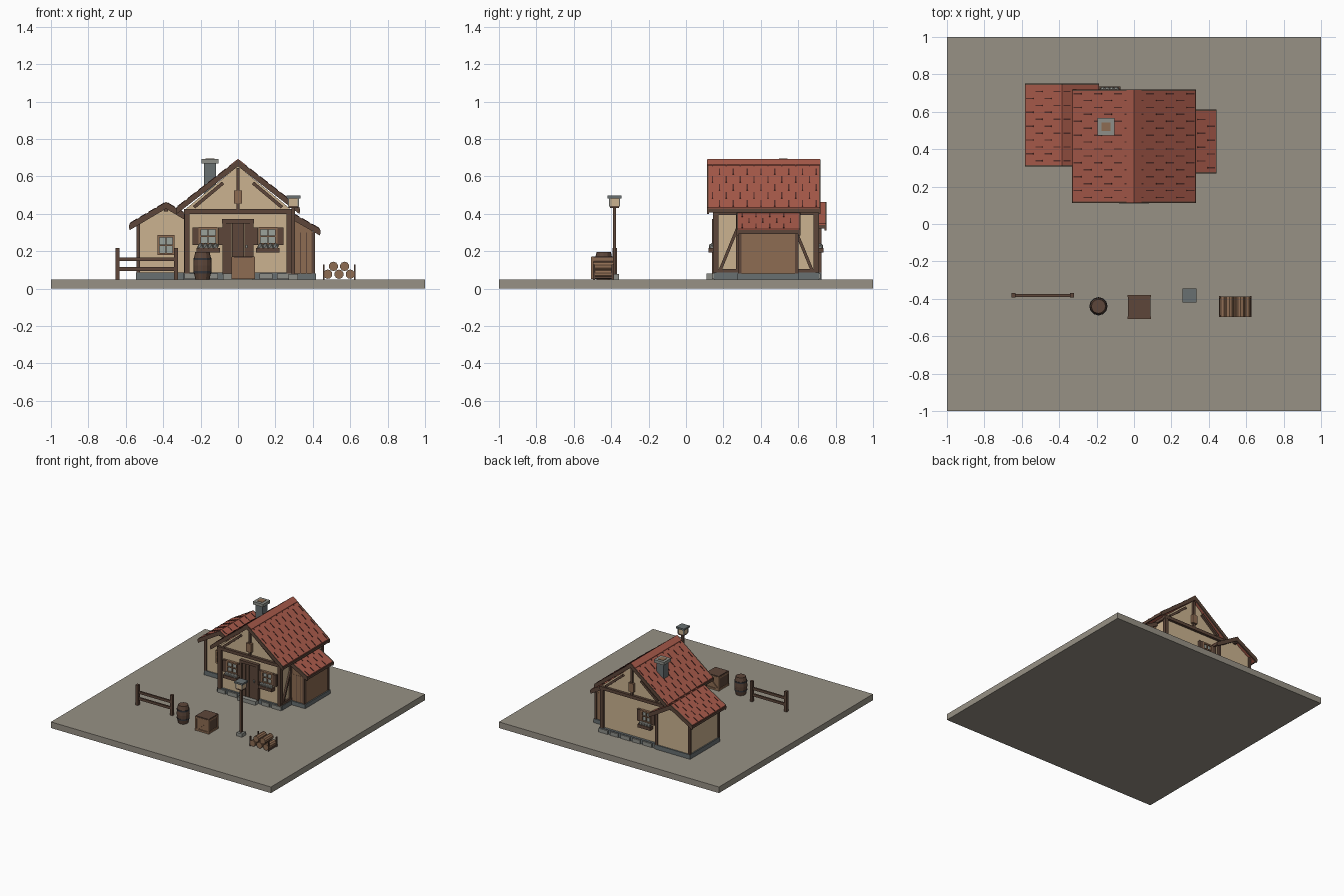
import bpy, bmesh, math
from mathutils import Matrix, Vector

if "Cube" in bpy.data.objects:
    bpy.data.objects.remove(bpy.data.objects["Cube"])


def material(name, *rgb):
    m = bpy.data.materials.new(name)
    m.use_nodes = True
    m.diffuse_color = (*rgb, 1)
    m.node_tree.nodes["Principled BSDF"].inputs["Base Color"].default_value = (*rgb, 1)
    return m


EARTH = material("earth", .31, .285, .235)
SLATE = material("slate stone", .14, .16, .165)
STONE = material("pale stone", .27, .275, .25)
PLASTER = material("plaster", .60, .45, .28)
DARK = material("dark timber", .11, .062, .042)
WOOD = material("brown wood", .27, .15, .085)
RED = material("red tile", .40, .105, .07)
GAP = material("tile gap", .10, .03, .024)
GLASS = material("window glass", .33, .36, .33)
IRON = material("iron", .035, .035, .04)


def finish(name, mat, bm):
    bmesh.ops.recalc_face_normals(bm, faces=bm.faces)
    me = bpy.data.meshes.new(name)
    bm.to_mesh(me)
    bm.free()
    me.materials.append(mat)
    ob = bpy.data.objects.new(name, me)
    bpy.context.collection.objects.link(ob)
    return ob


def box(x, y, z, sx, sy, sz):
    """Block from its centre and size, as a matrix."""
    return Matrix.Translation((x, y, z)) @ Matrix.Diagonal((sx, sy, sz, 1))


def beam(p, q, w, h):
    """Timber from p to q, w wide sideways and h deep."""
    p, q = Vector(p), Vector(q)
    d = q - p
    return (Matrix.Translation((p + q) / 2) @ d.to_track_quat('X', 'Z').to_matrix().to_4x4()
            @ Matrix.Diagonal((d.length, w, h, 1)))


def blocks(name, mat, *mats):
    bm = bmesh.new()
    for m in mats:
        bmesh.ops.create_cube(bm, size=1, matrix=m)
    return finish(name, mat, bm)


def prism(name, mat, profile, y0, y1):
    """Extrude an x-z profile along y."""
    bm = bmesh.new()
    f = bm.faces.new([bm.verts.new((x, y0, z)) for x, z in profile])
    ext = bmesh.ops.extrude_face_region(bm, geom=[f])["geom"]
    bmesh.ops.translate(bm, vec=(0, y1 - y0, 0),
                        verts=[v for v in ext if isinstance(v, bmesh.types.BMVert)])
    return finish(name, mat, bm)


def lathe(name, mat, x, y, rings, n):
    """Closed round body from (radius, z) rings."""
    bm = bmesh.new()
    loops = [[bm.verts.new((x + r * math.cos(math.tau * i / n), y + r * math.sin(math.tau * i / n), z))
              for i in range(n)] for r, z in rings]
    for a, b in zip(loops, loops[1:]):
        for i in range(n):
            bm.faces.new((a[i], a[(i + 1) % n], b[(i + 1) % n], b[i]))
    bm.faces.new(loops[0])
    bm.faces.new(loops[-1])
    return finish(name, mat, bm)


def slope(name, top, eave, y0, y1, rows):
    """Tiled roof slope with staggered gaps, barge boards and eave board."""
    (xa, za), (xb, zb) = top, eave
    t = .026
    prism(name, RED, [(xa, za), (xb, zb), (xb, zb - t), (xa, za - t)], y0 + .008, y1 - .008)
    n = Vector((abs(zb - za) * math.copysign(1, xb - xa), 0, abs(xb - xa))).normalized() * .001
    at = lambda f, y: Vector((xa + (xb - xa) * f, y, za + (zb - za) * f)) + n
    gaps, pitch = [], .074
    for r in range(rows):
        y = y0 + .03 + (r % 2) * pitch / 2
        while y < y1 - .02:
            gaps.append(beam(at((r + .15) / rows, y), at((r + .9) / rows, y), .007, .004))
            y += pitch
    blocks(name + "_tile_gaps", GAP, *gaps)
    for end, y in (("front", y0), ("back", y1 - .012)):
        prism(f"{name}_{end}_barge_board", DARK,
              [(xa, za), (xb, zb), (xb, zb - t - .01), (xa, za - t - .01)], y, y + .012)
    blocks(name + "_eave_board", DARK, box(xb, (y0 + y1) / 2, zb - .017, .008, y1 - y0, .02))


def window(name, x, y, z, w, h, out, shutters=True):
    """Window facing out (-1 front, 1 back), with optional shutters and flower box."""
    blocks(name + "_glass", GLASS, box(x, y + out * .004, z, w, .008, h))
    fy = y + out * .01
    blocks(name + "_frame", WOOD,
           *[box(x + s * w / 2, fy, z, .012, .02, h + .012) for s in (-1, 1)],
           *[box(x, fy, z + s * h / 2, w, .02, .012) for s in (-1, 1)],
           box(x, fy, z, .007, .014, h), box(x, fy, z, w, .014, .007))
    if shutters:
        blocks(name + "_shutters", DARK, *[box(x + s * (w / 2 + .023), fy, z, .032, .02, h + .01) for s in (-1, 1)])
        blocks(name + "_flower_box", DARK, box(x, y + out * .025, z - h / 2 - .032, w + .035, .04, .026))
        bm = bmesh.new()
        for i in range(4):
            bmesh.ops.create_icosphere(bm, subdivisions=1, radius=.018, matrix=Matrix.Translation(
                (x + (i - 1.5) * w * .3, y + out * .027, z - h / 2 - .012)))
        finish(name + "_flowers", STONE, bm)


# Ground slab
blocks("ground", EARTH, box(0, 0, .025, 2, 2, .05))

# Main house: footing, walls, roof
F, B = .165, .69
blocks("main_footing", SLATE, box(0, .43, .068, .59, .56, .036))
stones = []
for i in range(6):
    x = -.25 + i * .1
    stones += [box(x, y, .066, .07 + .015 * (i % 2), .02, .03) for y in (.15, .71) if abs(x) > .06 or y > .5]
blocks("footing_stones", STONE, *stones)
prism("main_walls", PLASTER, [(-.275, .08), (.275, .08), (.275, .43), (0, .655), (-.275, .43)], F, B)
for side, s in (("left", 1), ("right", -1)):
    slope(f"main_roof_{side}", (0, .69), (s * .328, .435), .112, .72, 6)
    prism(f"ridge_tile_{side}", RED, [(0, .694), (s * .04, .663), (s * .04, .655), (0, .686)], .115, .717)

# Timber frame on both gables
for end, y, o in (("front", F, -1), ("back", B, 1)):
    yb = y + o * .006
    blocks(f"{end}_frame", DARK,
           *[box(s * .272, yb, .245, .028, .028, .33) for s in (-1, 1)],
           box(0, yb, .412, .58, .03, .026),
           box(0, yb, .53, .016, .026, .23),
           *[beam((s * .235, yb, .435), (s * .08, yb, .565), .026, .018) for s in (-1, 1)])
    blocks(f"{end}_loft_shutter", WOOD, box(0, y + o * .014, .49, .045, .024, .07))

# Timber frame on both long sides
for side, s in (("left", 1), ("right", -1)):
    x = s * .278
    blocks(f"{side}_side_frame", DARK, box(x, .428, .405, .024, .53, .024),
           box(x, .428, .095, .024, .53, .02),
           *[beam((x, .428 + e * .245, .1), (x, .428 + e * .15, .33), .022, .016) for e in (-1, 1)],
           *[box(x, .428 + e * .15, .245, .022, .02, .32) for e in (-1, 1)])

# Door and step
blocks("door_frame", DARK, *[box(s * .074, .155, .22, .02, .03, .29) for s in (-1, 1)],
       box(0, .155, .36, .17, .034, .022))
blocks("door", DARK, *[box((i - 1.5) * .033, .157, .215, .031, .02, .27) for i in range(4)])
blocks("door_handle", STONE, box(.045, .144, .225, .012, .012, .018))
blocks("door_step", STONE, box(0, .135, .065, .16, .05, .03))

# Windows
for n, x in (("front_left_window", .16), ("front_right_window", -.16)):
    window(n, x, F, .28, .09, .085, -1)
window("back_window", -.13, B, .28, .08, .085, 1)

# Side wing
W = -.385
blocks("wing_footing", SLATE, box(W, .53, .068, .32, .39, .036))
prism("wing_walls", PLASTER, [(W - .15, .08), (W + .15, .08), (W + .15, .34), (W, .437), (W - .15, .34)], .345, .715)
for side, s in (("left", 1), ("right", -1)):
    slope(f"wing_roof_{side}", (W, .463), (W + s * .195, .348), .308, .752, 4)
blocks("wing_posts", DARK, *[box(W + s * .148, y, .215, .02, .02, .27) for s in (-1, 1) for y in (.346, .714)])
blocks("wing_ridge_beam", DARK, box(W, .53, .425, .022, .42, .024))
window("wing_window", W, .345, .232, .08, .095, -1, shutters=False)

# Lean-to shed
blocks("shed_footing", SLATE, box(.35, .44, .066, .135, .33, .032))
blocks("shed_walls", WOOD, box(.343, .44, .19, .13, .31, .22))
blocks("shed_posts", DARK, *[box(.402, y, .19, .02, .02, .22) for y in (.288, .592)],
       *[box(x, .285, .19, .005, .004, .22) for x in (.335, .367)])
prism("shed_gable", WOOD, [(.28, .3), (.408, .3), (.28, .378)], .286, .594)
slope("shed_roof", (.28, .41), (.438, .32), .27, .612, 3)

# Chimney with a clay flue
blocks("chimney", SLATE, box(-.15, .52, .58, .066, .066, .2))
blocks("chimney_cap", STONE, box(-.15, .52, .68, .092, .092, .024))
blocks("chimney_flue", WOOD, box(-.15, .52, .684, .048, .048, .022))

# Fence
blocks("fence_posts", DARK, *[box(x, -.382, .133, .022, .024, .166) for x in (-.645, -.332)])
blocks("fence_rails", DARK, *[box(-.488, -.382, z, .33, .014, .02) for z in (.105, .157)])

# Barrel
lathe("barrel", DARK, -.19, -.44, [(.038, .05), (.047, .09), (.049, .123), (.047, .157), (.038, .197)], 12)
for n, z, r in (("lower", .088, .0485), ("upper", .158, .0485)):
    lathe(f"barrel_{n}_hoop", IRON, -.19, -.44, [(r, z - .006), (r, z + .006)], 12)

# Crate with corner battens and diagonal braces
cx, cy, cz, h = .028, -.443, .11, .056
blocks("crate", WOOD, box(cx, cy, cz, .108, .112, .116))
blocks("crate_lid", DARK, box(cx, cy, .168, .118, .124, .008))
blocks("crate_battens", WOOD,
       *[box(cx + a * h, cy + b * .058, cz, .012, .012, .118) for a in (-1, 1) for b in (-1, 1)],
       *[box(cx, cy + b * .059, z, .114, .01, .014) for b in (-1, 1) for z in (.059, .157)],
       *[box(cx + a * h, cy, z, .01, .118, .014) for a in (-1, 1) for z in (.059, .157)],
       *[beam((cx - .045, cy + b * .058, .065), (cx + .045, cy + b * .058, .152), .01, .014) for b in (-1, 1)])
blocks("crate_side_panels", DARK, *[box(cx + a * .055, cy, cz, .004, .104, .084) for a in (-1, 1)])

# Lamp post
lx, ly = .296, -.382
blocks("lamp_base", STONE, box(lx, ly, .064, .05, .05, .028))
blocks("lamp_post", DARK, box(lx, ly, .255, .018, .018, .37))
blocks("lantern_floor", DARK, box(lx, ly, .437, .05, .05, .012))
blocks("lantern_glass", PLASTER, box(lx, ly, .463, .052, .052, .042))
blocks("lantern_corners", STONE, *[box(lx + a * .026, ly + b * .026, .463, .006, .006, .046)
                                   for a in (-1, 1) for b in (-1, 1)])
blocks("lantern_cap", SLATE, box(lx, ly, .49, .074, .074, .014))

# Log pile with end stakes
for row, z, xs in (("lower", .077, (.48, .54, .60)), ("upper", .119, (.51, .57))):
    for i, x in enumerate(xs):
        bm = bmesh.new()
        bmesh.ops.create_cone(bm, cap_ends=True, segments=10, radius1=.025, radius2=.025, depth=.108,
                              matrix=Matrix.Translation((x, -.442, z)) @ Matrix.Rotation(math.pi / 2, 4, 'X'))
        finish(f"{row}_log_{i + 1}", WOOD, bm)
blocks("log_stakes", DARK, *[box(x, y, .09, .008, .012, .08) for x in (.458, .624) for y in (-.492, -.392)],
       *[box(x, -.442, .06, .008, .11, .012) for x in (.458, .624)])
